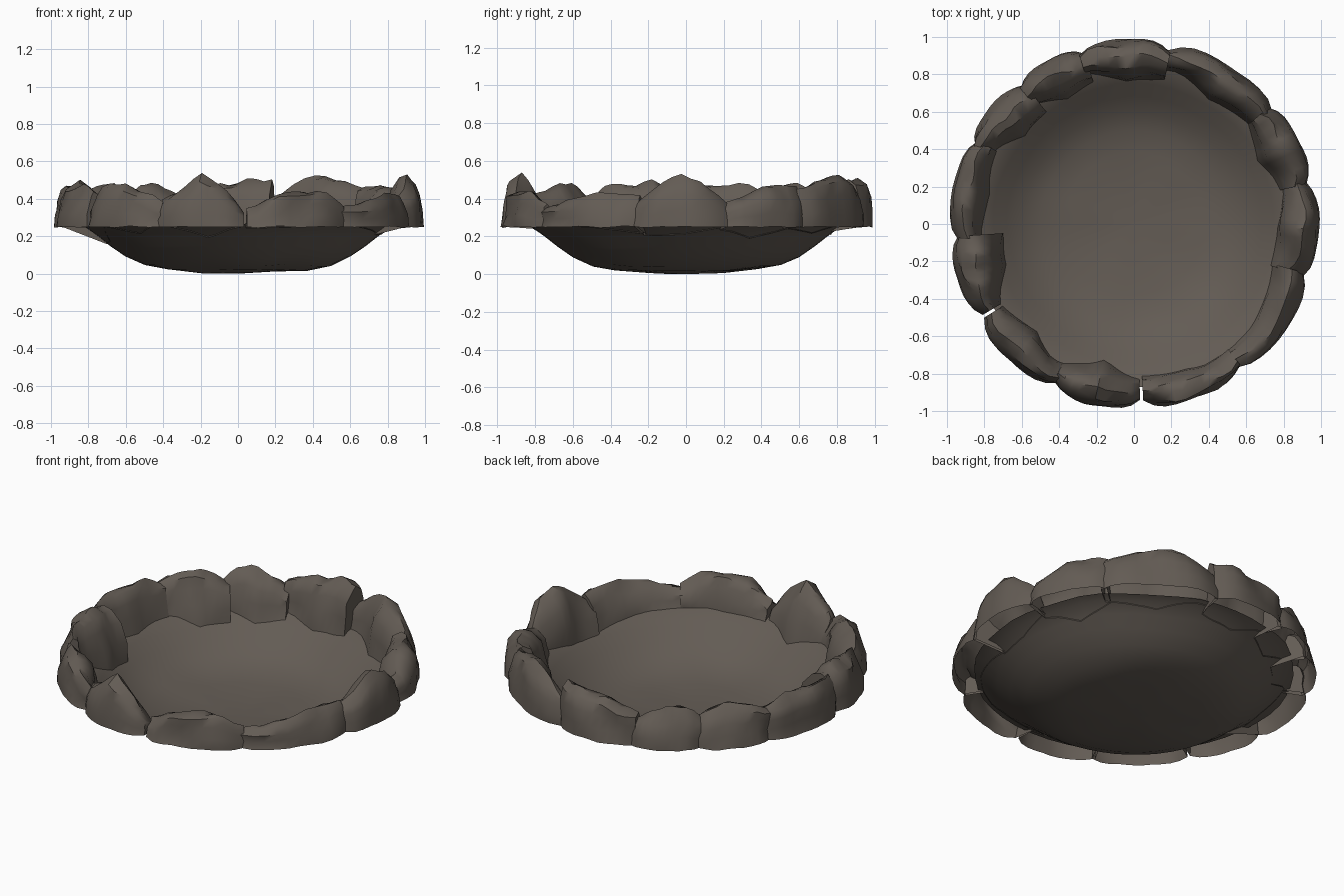
import bpy, bmesh, math
from mathutils import Vector, noise

if "Cube" in bpy.data.objects:
    bpy.data.objects.remove(bpy.data.objects["Cube"])

stone = bpy.data.materials.new("brown grey stone")
stone.diffuse_color = (0.125, 0.106, 0.089, 1)
stone.use_nodes = True
stone.node_tree.nodes["Principled BSDF"].inputs["Base Color"].default_value = stone.diffuse_color


def interp(pts, x):
    """Piecewise linear lookup in a list of (x, y) pairs."""
    for (x0, y0), (x1, y1) in zip(pts, pts[1:]):
        if x <= x1:
            return y0 + (y1 - y0) * (x - x0) / (x1 - x0)
    return pts[-1][1]


def even(vals, u):
    return interp([(i / (len(vals) - 1), v) for i, v in enumerate(vals)], u)


def finish(bm, name, angle):
    me = bpy.data.meshes.new(name)
    bm.to_mesh(me)
    bm.free()
    me.materials.append(stone)
    ob = bpy.data.objects.new(name, me)
    bpy.context.collection.objects.link(ob)
    bpy.ops.object.select_all(action='DESELECT')
    ob.select_set(True)
    bpy.context.view_layer.objects.active = ob
    bpy.ops.object.shade_smooth_by_angle(angle=math.radians(angle))
    return ob


def polar(r, a, z):
    return Vector((r * math.cos(a), r * math.sin(a), z))


# Shallow bowl: thin open shell, slightly uneven
BOWL = [(0, 0.004), (0.2, 0.008), (0.38, 0.022), (0.5, 0.045), (0.6, 0.09),
        (0.68, 0.145), (0.75, 0.2), (0.82, 0.25), (0.87, 0.265)]
bm = bmesh.new()
N = 48
centre = bm.verts.new((0, 0, 0))
prev = None
for r, z in BOWL[1:]:
    ring = []
    for i in range(N):
        a = math.tau * i / N
        n = noise.noise(polar(r, a, z) * 3.5)
        p = polar(r * (1 + 0.02 * n), a, max(0, z + 0.012 * n))
        ring.append(bm.verts.new(p))
    for i in range(N):
        j = (i + 1) % N
        if prev:
            bm.faces.new((prev[i], ring[i], ring[j], prev[j]))
        else:
            bm.faces.new((centre, ring[i], ring[j]))
    prev = ring
finish(bm, "bowl", 40)

# Rim stones: start angle, end angle, 3 inner radii, 5 heights along the stone
ROCKS = [
    (-87, -53, .81, .82, .88, .34, .42, .45, .44, .37),
    (-54, -16, .88, .82, .77, .36, .38, .41, .44, .42),
    (-17, 14, .77, .77, .82, .38, .47, .54, .48, .37),
    (13, 41, .80, .74, .81, .37, .42, .48, .47, .46),
    (39, 79, .82, .77, .87, .44, .50, .53, .50, .40),
    (78, 108, .79, .76, .84, .50, .51, .48, .47, .43),
    (106, 130, .79, .76, .83, .38, .43, .47, .49, .42),
    (128, 154, .76, .75, .87, .40, .46, .48, .47, .42),
    (152, 185, .83, .79, .82, .42, .47, .48, .47, .45),
    (184, 211, .69, .72, .83, .47, .48, .48, .47, .44),
    (212, 244, .83, .77, .87, .38, .48, .48, .45, .37),
    (243, 272, .84, .75, .83, .38, .46, .53, .47, .33),
]
# Stone cross-section from outer foot over the crown: (inward, upward) fractions
SECTION = [(0, 0), (0.04, 0.32), (0.1, 0.62), (0.2, 0.86), (0.4, 1.0),
           (0.6, 0.9), (0.78, 0.66), (0.91, 0.33), (1, 0)]
BASE, STEPS = 0.25, 10

for k, (a0, a1, *v) in enumerate(ROCKS):
    bm = bmesh.new()
    rows = []
    for i in range(STEPS + 1):
        u = i / STEPS
        bulge = 1 - abs(2 * u - 1) ** 4
        r_out = 0.945 + 0.045 * bulge
        r_in = even(v[:3], u)
        top = even(v[3:], u)
        a = math.radians(a0 + (a1 - a0) * u)
        row = []
        for t, h in SECTION:
            # inner side always runs down onto the bowl
            foot_r = r_in if t < 0.7 else min(r_in, 0.84)
            r = r_out + (foot_r - r_out) * t
            # chiselled unevenness
            n = noise.noise(Vector((u * 3 + k * 7.3, t * 2.5, h * 2)))
            m = noise.noise(Vector((u * 5 - k * 3.1, t * 4, 9)))
            r = min(r + 0.03 * n * (0.4 + h), 1.0)
            foot = BASE
            if t > 0.5:
                foot += (interp(BOWL, r) - 0.003 - BASE) * (t - 0.5) * 2
            z = foot + (top - foot) * h + 0.02 * m * (0.4 + h if t < 0.5 else h)
            row.append(bm.verts.new(polar(r, a, z)))
        rows.append(row)
    for p, q in zip(rows, rows[1:]):
        for j in range(len(SECTION) - 1):
            bm.faces.new((p[j], q[j], q[j + 1], p[j + 1]))
    # end faces; underside stays open
    bm.faces.new(rows[0])
    bm.faces.new(rows[-1][::-1])
    finish(bm, f"rim_stone_{k + 1}", 45)
